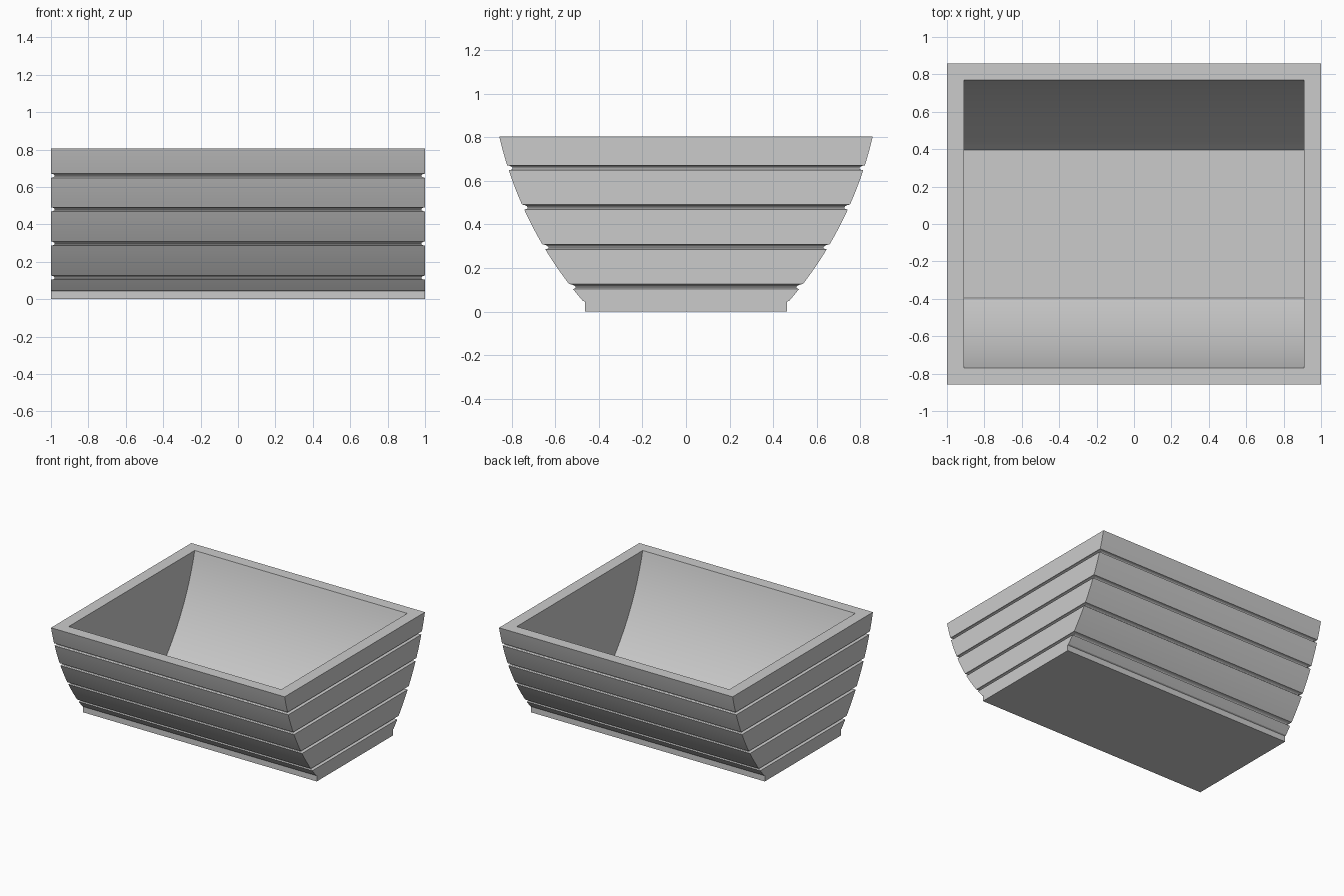
import bpy, bmesh, math

cube = bpy.data.objects.get("Cube")
if cube:
    bpy.data.objects.remove(cube, do_unlink=True)

GREY = (0.6, 0.6, 0.6, 1)
mat = bpy.data.materials.new("plain grey")
mat.use_nodes = True
mat.diffuse_color = GREY
mat.node_tree.nodes["Principled BSDF"].inputs["Base Color"].default_value = GREY

HEIGHT, FOOT, WALL, FLOOR = 0.805, 0.05, 0.09, 0.09
GROOVES = (0.115, 0.297, 0.48, 0.66)
HALF_GROOVE, DEPTH = 0.011, 0.02

# Bowed side: a circular arc through the foot, the middle and the rim
(ya, za), (yb, zb), (yc, zc) = (0.475, FOOT), (0.72, 0.42), (0.858, HEIGHT)
d = 2 * (ya * (zb - zc) + yb * (zc - za) + yc * (za - zb))
sa, sb, sc = ya**2 + za**2, yb**2 + zb**2, yc**2 + zc**2
cy = (sa * (zb - zc) + sb * (zc - za) + sc * (za - zb)) / d
cz = (sa * (yc - yb) + sb * (ya - yc) + sc * (yb - ya)) / d
radius = math.hypot(ya - cy, za - cz)


def side(z, inset=0):
    return cy + math.sqrt((radius - inset)**2 - (z - cz)**2)


# Stacked rectangular rings: half width, half depth, height
rings = [(1, 0.465, 0), (1, 0.465, FOOT - 0.005)]
low = FOOT
for groove in GROOVES + (HEIGHT + HALF_GROOVE,):
    high = groove - HALF_GROOVE
    for i in range(7):
        z = low + (high - low) * i / 6
        rings.append((1, side(z), z))
    if groove < HEIGHT:
        for i in range(1, 8):
            a = math.pi * i / 8
            z = groove - HALF_GROOVE * math.cos(a)
            cut = DEPTH * math.sin(a)
            rings.append((1 - cut, side(z) - cut, z))
    low = groove + HALF_GROOVE

# Hollow interior follows the same bow, from the rim down to the floor
for i in range(25):
    z = HEIGHT + (FLOOR - HEIGHT) * i / 24
    rings.append((1 - WALL, side(z, WALL * 0.95), z))

bm = bmesh.new()
loops = [[bm.verts.new((sx * x, sy * y, z))
          for sx, sy in ((-1, -1), (1, -1), (1, 1), (-1, 1))] for x, y, z in rings]
for a, b in zip(loops, loops[1:]):
    for i in range(4):
        j = (i + 1) % 4
        bm.faces.new((a[i], a[j], b[j], b[i]))
bm.faces.new(loops[0][::-1])
bm.faces.new(loops[-1])
bmesh.ops.recalc_face_normals(bm, faces=bm.faces)

mesh = bpy.data.meshes.new("grooved_planter")
bm.to_mesh(mesh)
bm.free()
mesh.materials.append(mat)
planter = bpy.data.objects.new("grooved_planter", mesh)
bpy.context.collection.objects.link(planter)
bpy.context.view_layer.objects.active = planter
planter.select_set(True)
bpy.ops.object.shade_smooth_by_angle(angle=math.radians(20))
